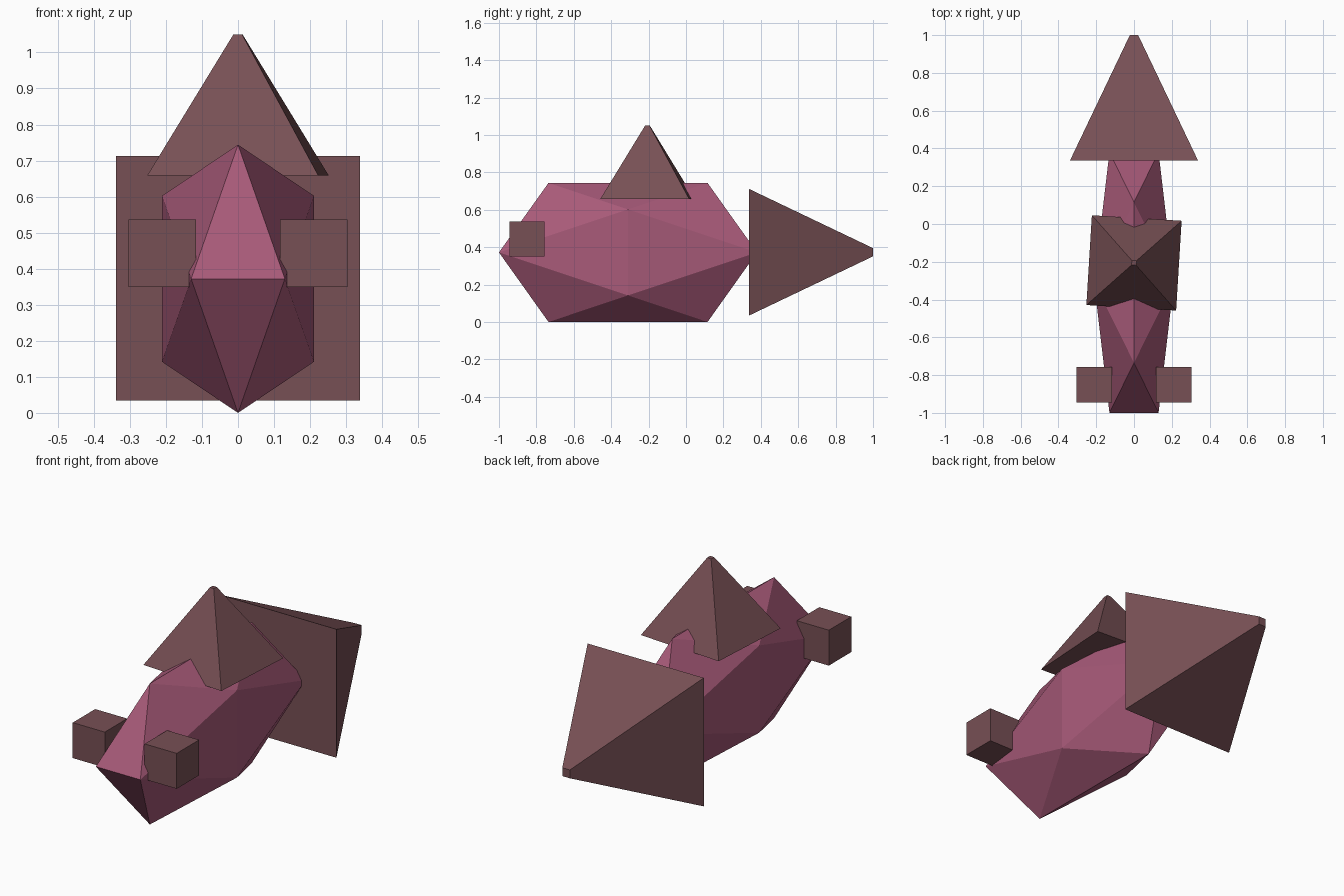
import bpy
import bmesh
from math import radians, sqrt
from mathutils import Matrix, Vector

cube = bpy.data.objects.get("Cube")
if cube:
    bpy.data.objects.remove(cube, do_unlink=True)


def make_material(name, colour):
    mat = bpy.data.materials.new(name)
    mat.use_nodes = True
    mat.diffuse_color = colour
    mat.node_tree.nodes["Principled BSDF"].inputs["Base Color"].default_value = colour
    return mat


def finish(bm, name, mat, location):
    bmesh.ops.recalc_face_normals(bm, faces=bm.faces)
    mesh = bpy.data.meshes.new(name)
    bm.to_mesh(mesh)
    bm.free()
    mesh.materials.append(mat)
    obj = bpy.data.objects.new(name, mesh)
    obj.location = location
    bpy.context.collection.objects.link(obj)
    return obj


def pyramid(name, mat, location, base, tip, height, turn):
    """Blunt square pyramid given by its half widths, pointing along +z before the turn."""
    bm = bmesh.new()
    bmesh.ops.create_cone(bm, cap_ends=True, segments=4, radius1=base * sqrt(2),
                          radius2=tip * sqrt(2), depth=height,
                          matrix=turn @ Matrix.Rotation(radians(45), 4, "Z"))
    return finish(bm, name, mat, location)


pink = make_material("dusky pink", (0.39, 0.102, 0.19, 1))
brown = make_material("reddish brown", (0.185, 0.08, 0.09, 1))

# Body: stretched icosahedron, three crossed rectangles of corners wrapped in a hull
bm = bmesh.new()
for a in (-1, 1):
    for b in (-1, 1):
        for corner in ((a * 0.13, b * 0.69, 0), (0, a * 0.425, b * 0.372),
                       (a * 0.211, 0, b * 0.23)):
            bm.verts.new(Vector(corner))
bmesh.ops.convex_hull(bm, input=bm.verts)
finish(bm, "body", pink, (0, -0.31, 0.372))

# Tail and top fin: blunt pyramids
pyramid("tail", brown, (0, 0.668, 0.373), 0.339, 0.022, 0.664,
        Matrix.Rotation(radians(-90), 4, "X"))
pyramid("top_fin", brown, (0, -0.206, 0.854), 0.238, 0.012, 0.392,
        Matrix.Rotation(radians(-3.5), 4, "Z"))

# Eyes: a box on each side of the nose
for side, name in ((1, "left_eye"), (-1, "right_eye")):
    bm = bmesh.new()
    bmesh.ops.create_cube(bm, size=0.187)
    finish(bm, name, brown, (side * 0.21, -0.851, 0.443))
